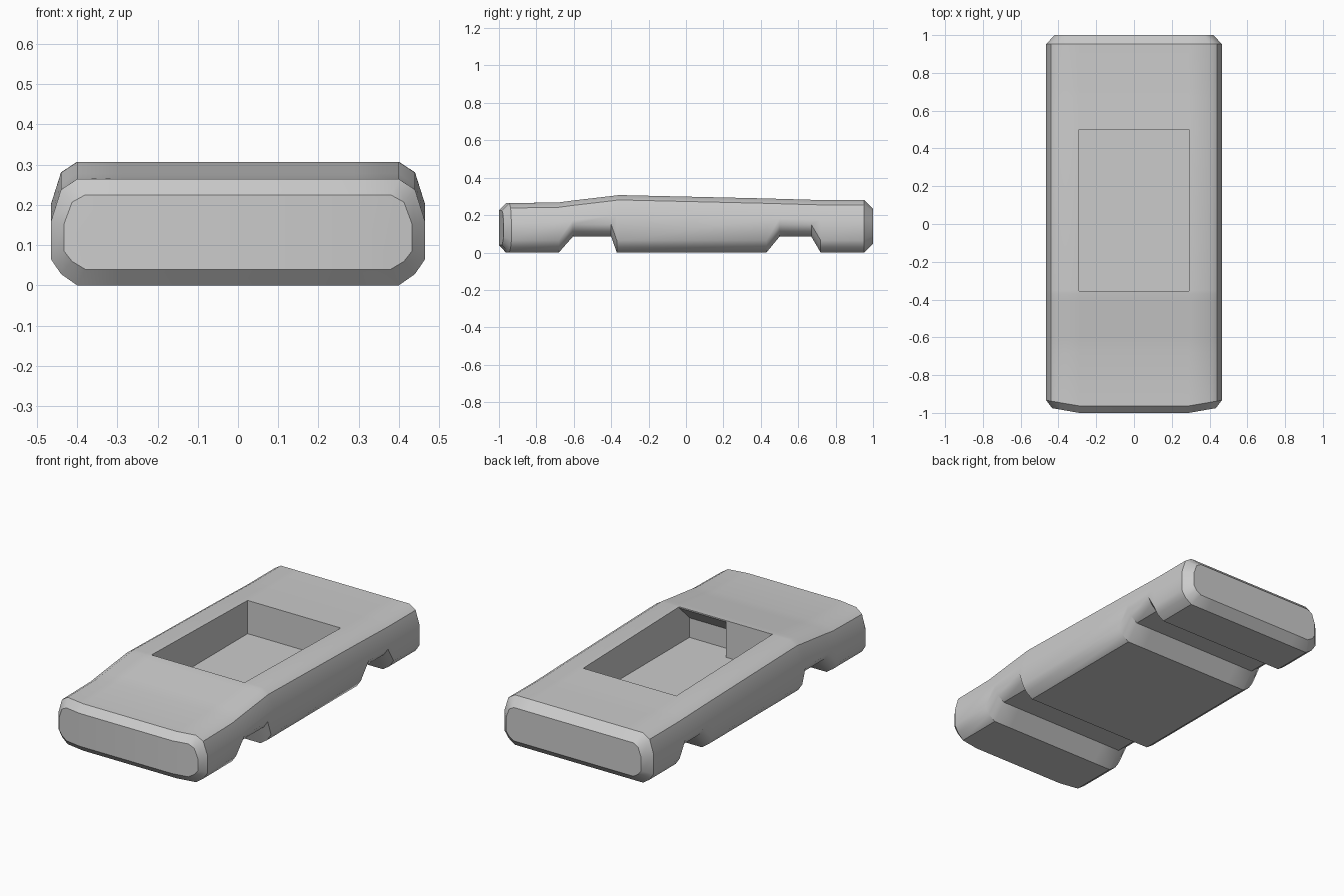
import bpy, bmesh

if "Cube" in bpy.data.objects:
    bpy.data.objects.remove(bpy.data.objects["Cube"])


def make_object(name, bm):
    bmesh.ops.recalc_face_normals(bm, faces=bm.faces[:])
    mesh = bpy.data.meshes.new(name)
    bm.to_mesh(mesh)
    bm.free()
    obj = bpy.data.objects.new(name, mesh)
    bpy.context.collection.objects.link(obj)
    return obj


def prism(name, profile, x0, x1):
    """Extrude a (y, z) profile from x0 to x1."""
    bm = bmesh.new()
    a = [bm.verts.new((x0, y, z)) for y, z in profile]
    b = [bm.verts.new((x1, y, z)) for y, z in profile]
    n = len(profile)
    for i in range(n):
        j = (i + 1) % n
        bm.faces.new((a[i], a[j], b[j], b[i]))
    bm.faces.new(a)
    bm.faces.new(b)
    obj = make_object(name, bm)
    obj.hide_render = True
    return obj


def section(bottom, top):
    """Right half of the body section, from bottom to top, as (x, z)."""
    return [(.29, bottom), (.40, bottom), (.44, bottom + .028),
            (.465, bottom + .065), (.465, top - .105), (.44, top - .026),
            (.40, top), (.29, top)]


def inset_section(dx, bottom, top, full_top):
    """End section narrowed by dx and squeezed between bottom and top."""
    return [(x if x < .3 else x - dx * (x - .29) / .175,
             bottom + z / full_top * (top - bottom))
            for x, z in section(0, full_top)]


# body stations: y, bottom height, top height
stations = [(-.68, 0, .268), (-.605, .085, .278), (-.40, .085, .302),
            (-.37, 0, .306), (-.35, 0, .307), (.43, 0, .289),
            (.50, .085, .287), (.67, .085, .282), (.72, 0, .281),
            (.952, 0, .281)]
# each ring: y, sweep-back of the outer part, half section
rings = [(-1, .175, inset_section(.032, .04, .225, .264)),
         (-.963, .17, section(0, .264))]
rings += [(y, 0, section(b, t)) for y, b, t in stations]
rings.append((1, 0, inset_section(.044, .047, .235, .281)))

# lofted body shell
bm = bmesh.new()
loops = []
for y, sweep, half in rings:
    right = [bm.verts.new((x, y + sweep * (x - .29), z)) for x, z in half]
    left = [bm.verts.new((-x, y + sweep * (x - .29), z)) for x, z in half]
    loops.append(right + left[::-1])
for a, b in zip(loops, loops[1:]):
    for i in range(16):
        j = (i + 1) % 16
        bm.faces.new((a[i], a[j], b[j], b[i]))
for loop in (loops[0], loops[-1]):
    bm.faces.new(loop[:8])
    bm.faces.new(loop[8:])
    bm.faces.new((loop[0], loop[7], loop[8], loop[15]))
body = make_object("car_body", bm)

# cabin opening and the footwell under the dash on one side
cutters = [
    prism("cabin_cutter", [(-.355, .1), (.5, .1), (.5, .5), (-.355, .5)],
          -.29, .29),
    prism("footwell_cutter", [(-.3, .1), (-.445, .1), (-.445, .21),
                              (-.355, .3), (-.3, .3)], 0, .29)]
bpy.ops.object.select_all(action='DESELECT')
bpy.context.view_layer.objects.active = body
body.select_set(True)
for cutter in cutters:
    mod = body.modifiers.new(cutter.name, 'BOOLEAN')
    mod.operation = 'DIFFERENCE'
    mod.solver = 'EXACT'
    mod.object = cutter
    bpy.ops.object.modifier_apply(modifier=mod.name)
for cutter in cutters:
    bpy.data.objects.remove(cutter, do_unlink=True)

bpy.ops.object.shade_smooth_by_angle(angle=.6)
